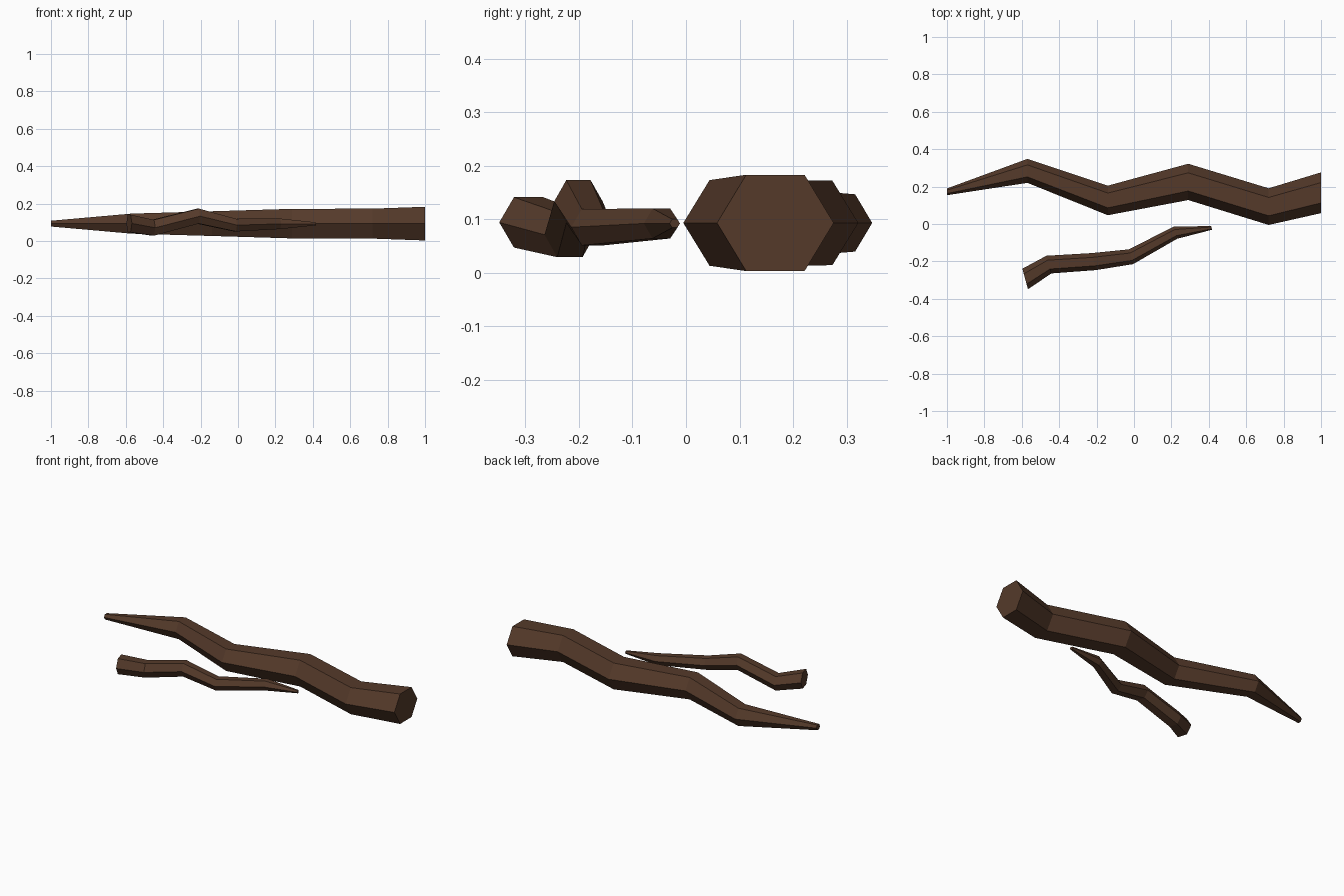
import bpy, bmesh, math

if "Cube" in bpy.data.objects:
    bpy.data.objects.remove(bpy.data.objects["Cube"])

bark = bpy.data.materials.new("bark")
bark.diffuse_color = (0.09, 0.042, 0.023, 1)
bark.use_nodes = True
bark.node_tree.nodes["Principled BSDF"].inputs["Base Color"].default_value = bark.diffuse_color

SIDES = 6


def make_branch(name, rings, yaw):
    """Skin hexagonal rings (x, y, z, half width, half height), all facing the same way."""
    bm = bmesh.new()
    loops = []
    for x, y, z, w, h in rings:
        loop = []
        for i in range(SIDES):
            a = 2 * math.pi * i / SIDES
            side = w * math.cos(a)
            up = h * math.sin(a) / math.sin(math.pi / 3)
            loop.append(bm.verts.new((x - side * math.sin(yaw), y + side * math.cos(yaw), z + up)))
        loops.append(loop)
    for a, b in zip(loops, loops[1:]):
        for i in range(SIDES):
            j = (i + 1) % SIDES
            bm.faces.new((a[i], a[j], b[j], b[i]))
    bm.faces.new(loops[0])
    bm.faces.new(loops[-1])
    bmesh.ops.recalc_face_normals(bm, faces=bm.faces)
    mesh = bpy.data.meshes.new(name)
    bm.to_mesh(mesh)
    bm.free()
    mesh.materials.append(bark)
    obj = bpy.data.objects.new(name, mesh)
    bpy.context.collection.objects.link(obj)
    return obj


# Thick branch: zigzags sideways, tapering towards -x
make_branch("large_branch", [
    (1.00, 0.167, 0.093, 0.109, 0.090),
    (0.72, 0.093, 0.093, 0.098, 0.080),
    (0.29, 0.225, 0.093, 0.097, 0.079),
    (-0.14, 0.126, 0.093, 0.079, 0.066),
    (-0.57, 0.284, 0.093, 0.064, 0.0535),
    (-1.00, 0.172, 0.093, 0.018, 0.0155),
], 0)

# Thin branch: turned the other way, bending sideways and up and down
make_branch("small_branch", [
    (-0.582, -0.294, 0.094, 0.057, 0.047),
    (-0.455, -0.217, 0.071, 0.049, 0.042),
    (-0.215, -0.201, 0.133, 0.047, 0.040),
    (-0.016, -0.175, 0.085, 0.041, 0.034),
    (0.222, -0.046, 0.092, 0.034, 0.028),
    (0.415, -0.021, 0.092, 0.010, 0.008),
], math.radians(15.3))
